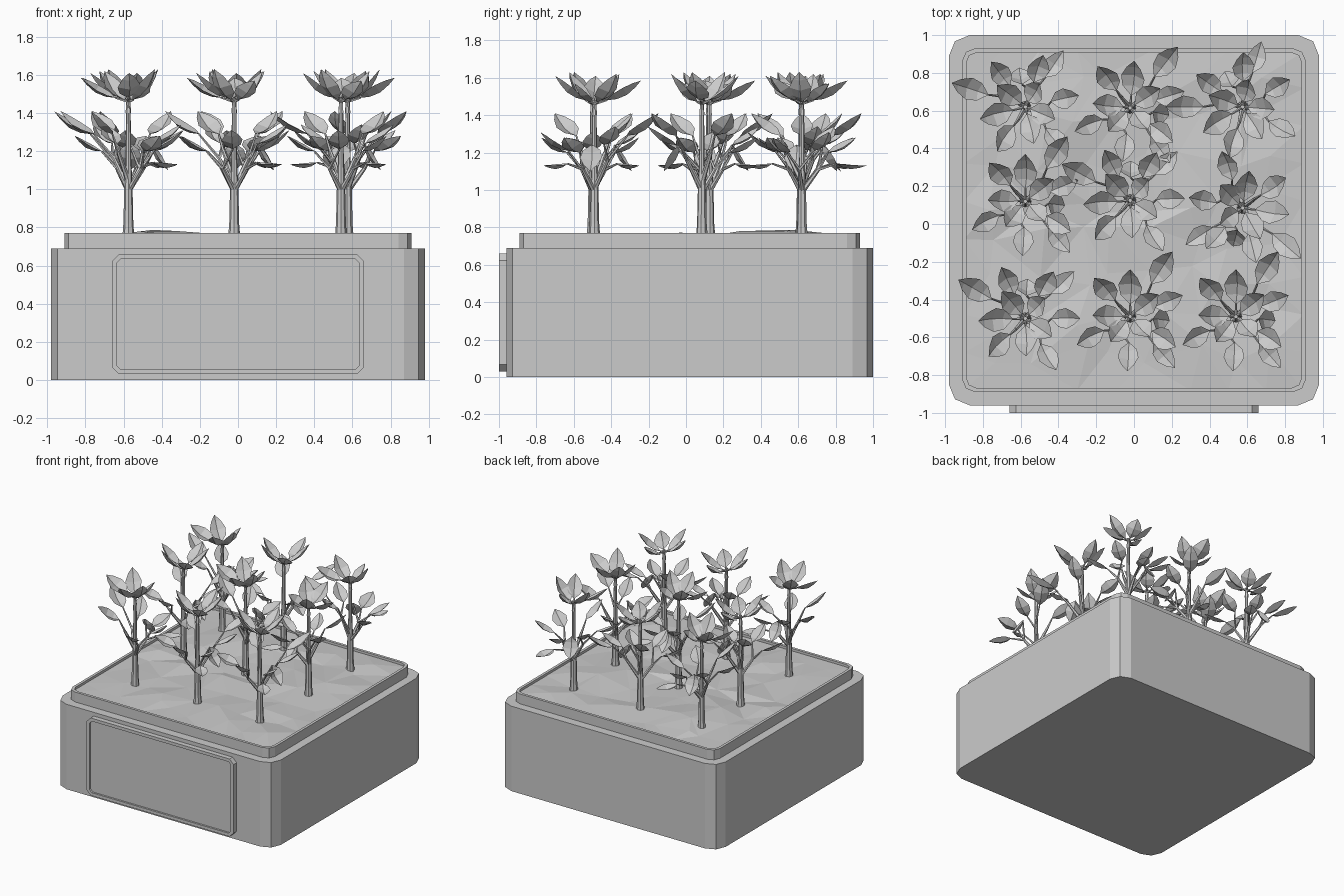
import bpy, bmesh, math, random
from mathutils import Vector, Matrix

if "Cube" in bpy.data.objects:
    bpy.data.objects.remove(bpy.data.objects["Cube"], do_unlink=True)
random.seed(4)

GREY = (0.6, 0.6, 0.6, 1)
grey = bpy.data.materials.new("plain grey")
grey.use_nodes = True
grey.diffuse_color = GREY
grey.node_tree.nodes["Principled BSDF"].inputs["Base Color"].default_value = GREY


def finish(bm, name):
    mesh = bpy.data.meshes.new(name)
    bm.to_mesh(mesh)
    bm.free()
    mesh.materials.append(grey)
    return mesh


def place(mesh, name, loc=(0, 0, 0), turn=0):
    ob = bpy.data.objects.new(name, mesh)
    ob.location = loc
    ob.rotation_euler.z = math.radians(turn)
    bpy.context.collection.objects.link(ob)
    return ob


def rounded_ring(hx, hy, r, facets):
    """Rectangle outline with faceted corners."""
    pts = []
    for sx, sy, start in ((1, 1, 0), (-1, 1, 90), (-1, -1, 180), (1, -1, 270)):
        for step in range(facets + 1):
            a = math.radians(start + 90 * step / facets)
            pts.append((sx * (hx - r) + r * math.cos(a), sy * (hy - r) + r * math.sin(a)))
    return pts


def stepped_block(name, hx, hy, r, facets, profile, matrix):
    """Loft a rounded rectangle through (inset, height) steps and cap both ends."""
    bm = bmesh.new()
    rings = []
    for inset, h in profile:
        outline = rounded_ring(hx - inset, hy - inset, r - 0.6 * inset, facets)
        rings.append([bm.verts.new(matrix @ Vector((x, y, h))) for x, y in outline])
    for a, b in zip(rings, rings[1:]):
        for i in range(len(a)):
            j = (i + 1) % len(a)
            bm.faces.new((a[i], a[j], b[j], b[i]))
    bm.faces.new(rings[0][::-1])
    bm.faces.new(rings[-1])
    bmesh.ops.recalc_face_normals(bm, faces=bm.faces)
    place(finish(bm, name), name)


# Planter box with a thin raised rim, and the framed front panel
stepped_block("planter_box", 0.98, 0.98, 0.11, 2,
              [(0, 0), (0, 0.69), (0.07, 0.69), (0.07, 0.77), (0.092, 0.77), (0.092, 0.7)],
              Matrix.Translation((0, 0.02, 0)))
stepped_block("front_panel", 0.66, 0.315, 0.036, 1,
              [(0, -0.01), (0, 0.04), (0.025, 0.04), (0.025, 0.025)],
              Matrix.Translation((0, -0.96, 0.345)) @ Matrix.Rotation(math.pi / 2, 4, "X"))

# Uneven soil with a low mound at the back, its edge buried in the rim wall
bm = bmesh.new()
bmesh.ops.create_grid(bm, x_segments=9, y_segments=9, size=0.9)
for v in bm.verts:
    if not v.is_boundary:
        v.co.x += random.uniform(-0.07, 0.07)
        v.co.y += random.uniform(-0.07, 0.07)
        mound = 0.018 * math.exp(-8 * ((v.co.x + 0.45) ** 2 + (v.co.y - 0.5) ** 2))
        v.co.z = random.uniform(-0.01, 0.022) + mound
    over = abs(v.co.x) + abs(v.co.y) - 1.765
    if over > 0:
        v.co.x -= math.copysign(over / 2, v.co.x)
        v.co.y -= math.copysign(over / 2, v.co.y)
bmesh.ops.triangulate(bm, faces=bm.faces)
place(finish(bm, "soil"), "soil", (0, 0.02, 0.75))


def polar(bearing, r, z):
    a = math.radians(bearing)
    return Vector((r * math.cos(a), r * math.sin(a), z))


def limb(bm, a, b, r1, r2, sides=6):
    """Tapered stick between two points."""
    d = b - a
    m = Matrix.Translation((a + b) / 2) @ d.to_track_quat("Z", "Y").to_matrix().to_4x4()
    bmesh.ops.create_cone(bm, cap_ends=True, segments=sides, radius1=r1, radius2=r2,
                          depth=d.length, matrix=m)


def leaf(bm, base, tip, width, roll):
    """Pointed leaf folded along its midrib, cupped upward and rolled a little."""
    d = tip - base
    turn = Matrix.Rotation(roll, 3, d)
    side = turn @ d.cross(Vector((0, 0, 1))).normalized()
    up = side.cross(d).normalized()
    rows = []
    for t, w, sag in ((0, 0.07, 0), (0.22, 0.8, 0.1), (0.5, 1, 0.14), (0.78, 0.6, 0.08)):
        mid = base + d * t - up * sag * d.length
        half = side * width * w / 2
        lift = up * width * w * 0.22
        rows.append([bm.verts.new(p) for p in (mid - half + lift, mid, mid + half + lift)])
    for a, b in zip(rows, rows[1:]):
        for i in (0, 1):
            bm.faces.new((a[i], a[i + 1], b[i + 1], b[i]))
    end = bm.verts.new(tip)
    for i in (0, 1):
        bm.faces.new((rows[-1][i], rows[-1][i + 1], end))


# Each branch: height on the trunk, its end (bearing, radius, height), then its leaves
# Each leaf: bearing, base radius and height, tip radius and height, width
BRANCHES = [
    (1.0, (45, 0.10, 1.16), [(57, 0.21, 1.29, 0.41, 1.41, 0.12),
                             (22, 0.14, 1.24, 0.30, 1.34, 0.11)]),
    (1.04, (135, 0.08, 1.2), [(133, 0.12, 1.29, 0.28, 1.41, 0.12)]),
    (0.99, (228, 0.09, 1.11), [(208, 0.16, 1.20, 0.32, 1.28, 0.11),
                               (267, 0.14, 1.21, 0.29, 1.31, 0.11)]),
    (0.99, (318, 0.09, 1.11), [(311, 0.19, 1.14, 0.36, 1.13, 0.10),
                               (326, 0.14, 1.20, 0.29, 1.28, 0.12),
                               (354, 0.12, 1.24, 0.21, 1.10, 0.12)]),
    (1.4, (0, 0.0, 1.46), [(90, 0.07, 1.48, 0.25, 1.585, 0.13),
                           (38, 0.03, 1.47, 0.19, 1.62, 0.12),
                           (178, 0.04, 1.48, 0.20, 1.61, 0.12),
                           (232, 0.03, 1.47, 0.17, 1.63, 0.12),
                           (315, 0.03, 1.47, 0.15, 1.57, 0.12)]),
]
bm = bmesh.new()
trunk = [(0.72, 0.034), (0.82, 0.026), (1.0, 0.022), (1.16, 0.015), (1.48, 0.011)]
for (z1, r1), (z2, r2) in zip(trunk, trunk[1:]):
    limb(bm, Vector((0, 0, z1)), Vector((0, 0, z2)), r1, r2, 8)
for fork, end, leaves in BRANCHES:
    tip = polar(*end)
    limb(bm, Vector((0, 0, fork)), tip, 0.015, 0.010)
    for bearing, r1, z1, r2, z2, width in leaves:
        base = polar(bearing, r1, z1)
        limb(bm, tip, base, 0.009, 0.005, 5)
        leaf(bm, base, polar(bearing, r2, z2), width, random.uniform(-0.35, 0.35))
plant = finish(bm, "plant")

# Three by three bed of plants, each turned about its stem
BED = [
    (-0.575, -0.5, 93), (-0.02, -0.49, 0), (0.54, -0.49, 0),
    (-0.575, 0.12, 0), (-0.02, 0.125, 95), (0.575, 0.085, -98),
    (-0.575, 0.62, 105), (-0.02, 0.615, -5), (0.575, 0.62, 123),
]
for n, (x, y, turn) in enumerate(BED, 1):
    place(plant, f"plant_{n}", (x, y, 0), turn)
